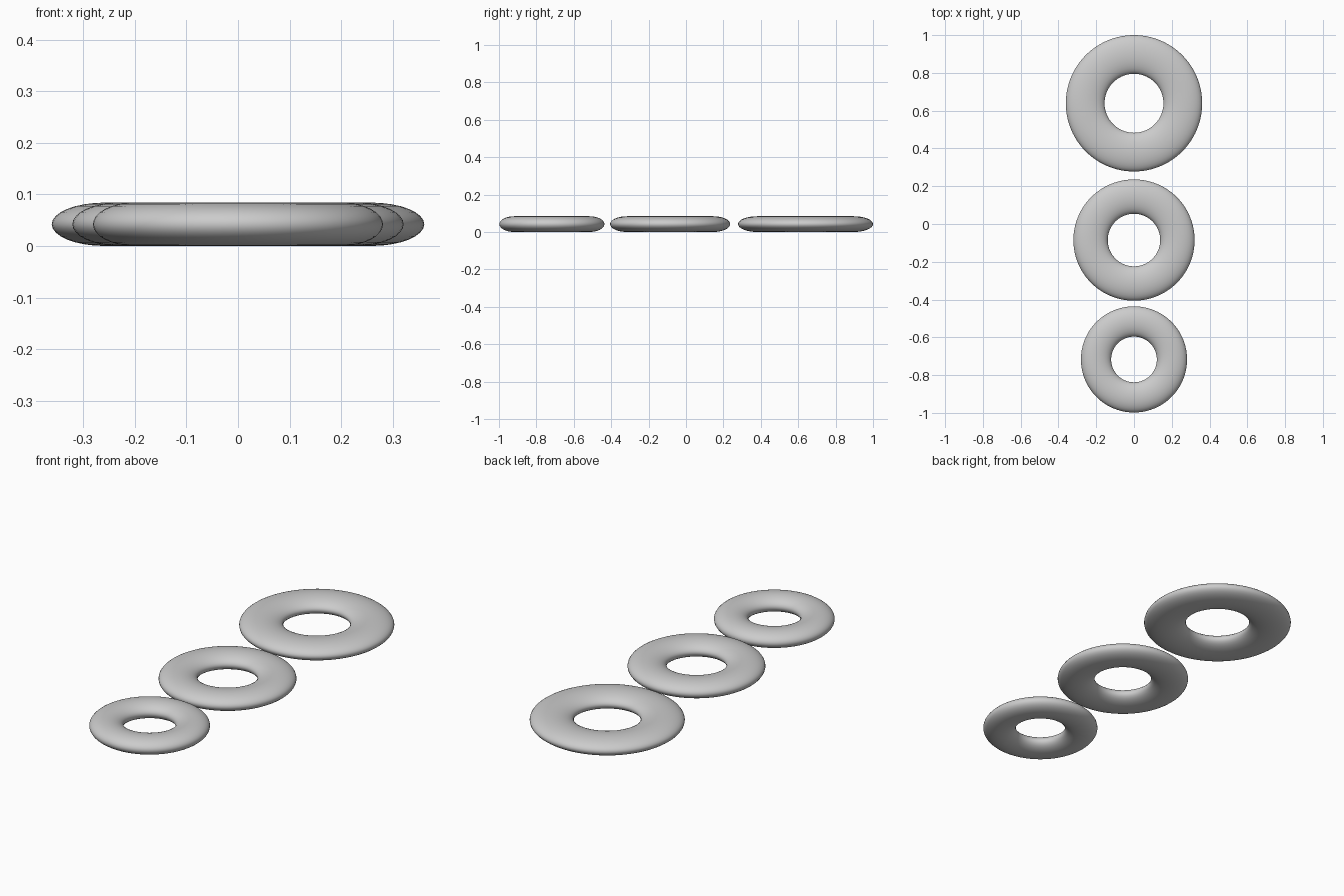
import bpy

if "Cube" in bpy.data.objects:
    bpy.data.objects.remove(bpy.data.objects["Cube"])

HEIGHT = 0.084

grey = bpy.data.materials.new("light_grey")
grey.diffuse_color = (0.6, 0.6, 0.6, 1)
grey.use_nodes = True
grey.node_tree.nodes["Principled BSDF"].inputs["Base Color"].default_value = grey.diffuse_color


def flat_ring(name, y, outer, hole):
    """Torus with an elliptical section, lying flat on the ground."""
    major, minor = (outer + hole) / 2, (outer - hole) / 2
    bpy.ops.mesh.primitive_torus_add(
        major_radius=major, minor_radius=minor,
        major_segments=96, minor_segments=32,
        location=(0, y, HEIGHT / 2))
    ring = bpy.context.object
    ring.name = name
    ring.scale.z = HEIGHT / (2 * minor)
    bpy.ops.object.transform_apply(location=False, rotation=False, scale=True)
    bpy.ops.object.shade_smooth()
    ring.data.materials.append(grey)


# Three rings in a row, smallest at the front
flat_ring("small_ring", -0.717, 0.281, 0.121)
flat_ring("medium_ring", -0.085, 0.321, 0.139)
flat_ring("large_ring", 0.639, 0.361, 0.156)
